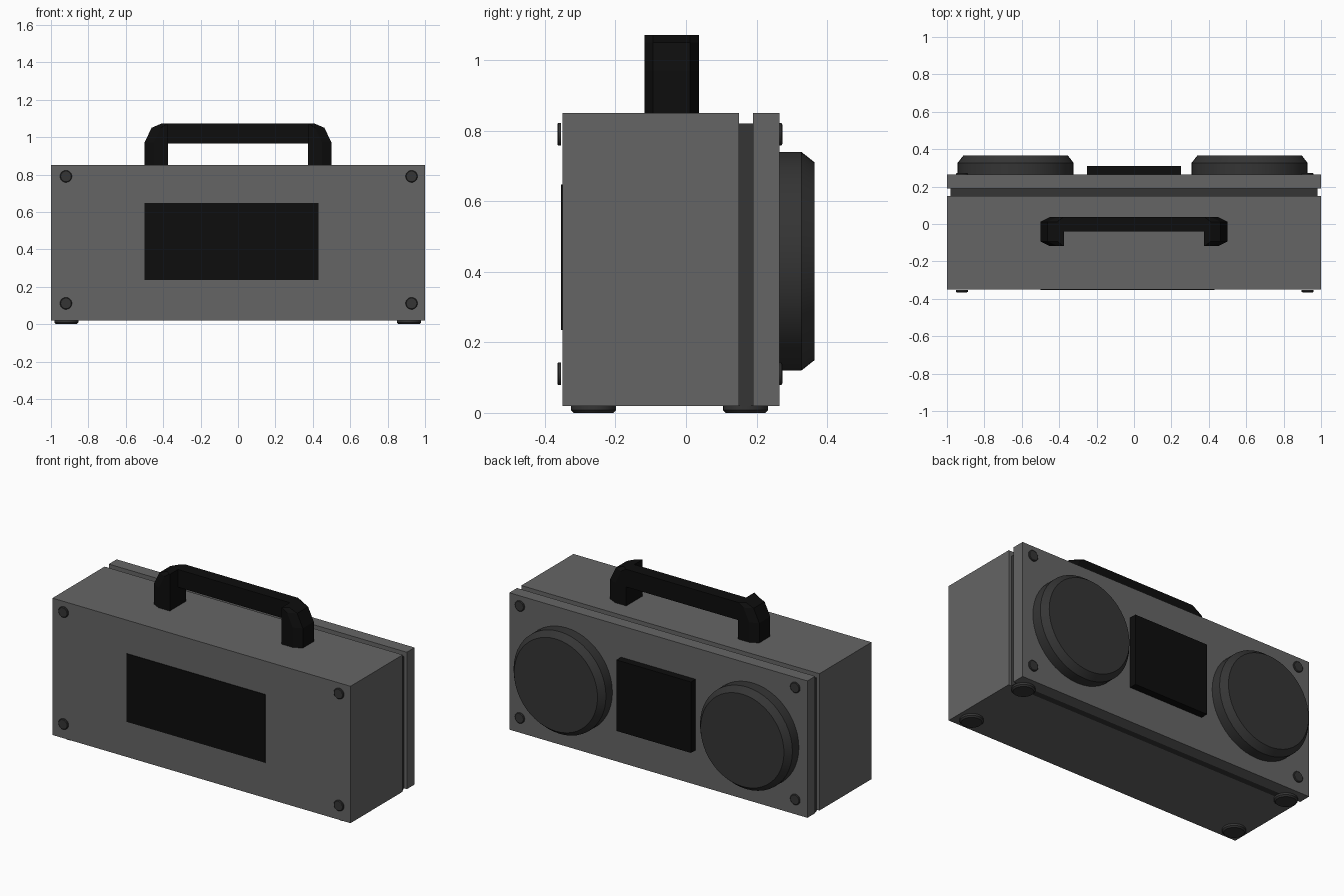
import bpy, bmesh, math
from mathutils import Matrix

if "Cube" in bpy.data.objects:
    bpy.data.objects.remove(bpy.data.objects["Cube"])


def material(name, v):
    m = bpy.data.materials.new(name)
    m.diffuse_color = (v, v, v, 1)
    m.use_nodes = True
    m.node_tree.nodes["Principled BSDF"].inputs["Base Color"].default_value = m.diffuse_color
    return m


GREY = material("case grey", 0.13)
DARK = material("dark grey", 0.035)
BLACK = material("black", 0.004)


def add_object(name, bm, mat, smooth=False):
    bmesh.ops.recalc_face_normals(bm, faces=bm.faces)
    mesh = bpy.data.meshes.new(name)
    bm.to_mesh(mesh)
    bm.free()
    mesh.materials.append(mat)
    ob = bpy.data.objects.new(name, mesh)
    bpy.context.collection.objects.link(ob)
    if smooth:
        bpy.ops.object.select_all(action='DESELECT')
        ob.select_set(True)
        bpy.context.view_layer.objects.active = ob
        bpy.ops.object.shade_smooth_by_angle(angle=math.radians(30))
    return ob


def loft(bm, rings):
    """Skin a stack of closed rings and cap both ends."""
    vs = [[bm.verts.new(p) for p in r] for r in rings]
    n = len(vs[0])
    for a, b in zip(vs, vs[1:]):
        for i in range(n):
            j = (i + 1) % n
            bm.faces.new((a[i], a[j], b[j], b[i]))
    bm.faces.new(vs[0][::-1])
    bm.faces.new(vs[-1])


def box(name, x0, x1, y0, y1, z0, z1, mat):
    bm = bmesh.new()
    loft(bm, [[(x0, y0, z), (x1, y0, z), (x1, y1, z), (x0, y1, z)] for z in (z0, z1)])
    return add_object(name, bm, mat)


def disc(name, loc, profile, mat, axis='Z', segments=32):
    """Round part from (radius, height) pairs along +z or +y."""
    bm = bmesh.new()
    loft(bm, [[(r * math.cos(2 * math.pi * i / segments),
                r * math.sin(2 * math.pi * i / segments), h)
               for i in range(segments)] for r, h in profile])
    if axis == 'Y':
        bm.transform(Matrix.Rotation(-math.pi / 2, 4, 'X'))
    bm.transform(Matrix.Translation(loc))
    return add_object(name, bm, mat, True)


# case: main body, recessed seam and speaker panel
box("main_body", -1, 1, -0.35, 0.15, 0.02, 0.85, GREY)
box("seam_core", -0.98, 0.98, 0.15, 0.19, 0.02, 0.82, DARK)
box("speaker_panel", -1, 1, 0.19, 0.265, 0.02, 0.85, GREY)

# black panels on both faces
box("front_panel", -0.5, 0.43, -0.354, -0.35, 0.235, 0.648, BLACK)
box("display_block", -0.25, 0.25, 0.265, 0.31, 0.23, 0.66, BLACK)

# speakers with a chamfered rim
for side, x in (("left", -0.633), ("right", 0.618)):
    disc(side + "_speaker", (x, 0.265, 0.43),
         [(0.31, 0), (0.31, 0.062), (0.28, 0.1)], DARK, 'Y', 48)

# screws on front and back, feet below
for side, x in (("left", -0.92), ("right", 0.928)):
    for level, z in (("lower", 0.111), ("upper", 0.79)):
        disc(f"front_screw_{side}_{level}", (x, -0.365, z),
             [(0.028, 0), (0.032, 0.003), (0.032, 0.011)], DARK, 'Y')
        disc(f"back_screw_{side}_{level}", (x, 0.262, z),
             [(0.032, 0), (0.032, 0.008), (0.028, 0.011)], DARK, 'Y')
for side, x in (("left", -0.918), ("right", 0.914)):
    for end, y in (("front", -0.262), ("back", 0.169)):
        disc(f"foot_{side}_{end}", (x, y, 0),
             [(0.056, 0), (0.064, 0.008), (0.064, 0.02)], DARK)

# handle: two chamfered posts and a cross bar
Y0, Y1, XI = -0.118, 0.037, 0.375
for side, s in (("left", -1), ("right", 1)):
    bm = bmesh.new()
    rings = []
    for z, xo in ((0.85, 0.5), (0.97, 0.5), (1.05, 0.462), (1.072, 0.41)):
        c = min(0.05, xo - XI - 0.003)
        ring = [(XI, Y0), (xo - c, Y0), (xo, Y0 + 0.025),
                (xo, Y1 - 0.025), (xo - c, Y1), (XI, Y1)]
        rings.append([(s * x, y, z) for x, y in ring])
    loft(bm, rings)
    add_object(f"handle_post_{side}", bm, BLACK)
box("handle_bar", -XI, XI, -0.04, Y1, 0.965, 1.072, BLACK)
